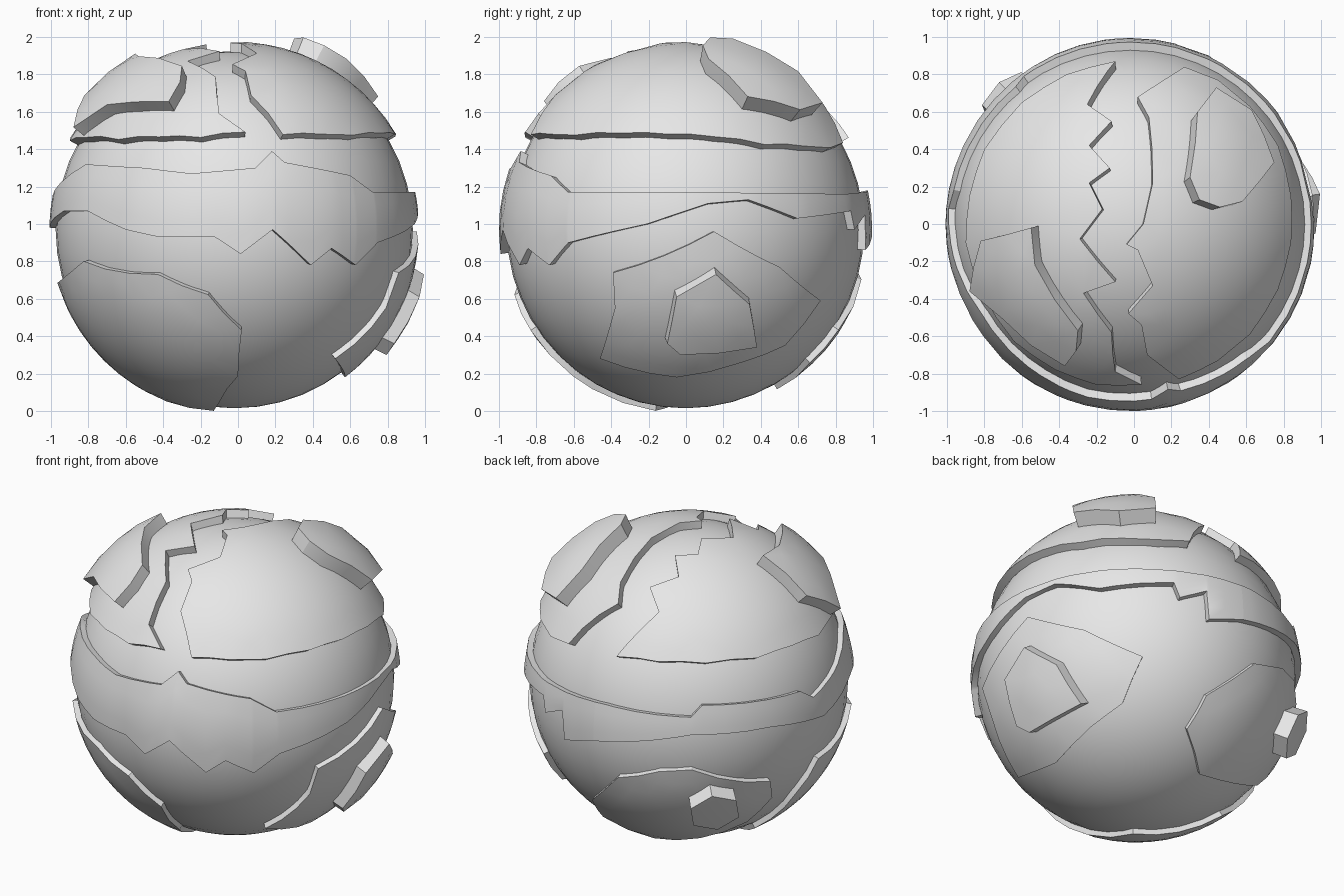
import bpy
import bmesh
import math
from mathutils import Vector, geometry

CENTER = Vector((-0.02, -0.003, 0.97))
BASE_RADIUS = 0.955

cube = bpy.data.objects.get("Cube")
if cube:
    bpy.data.objects.remove(cube, do_unlink=True)

stone = bpy.data.materials.new("pale_grey_stone")
stone.use_nodes = True
GREY = (0.8, 0.8, 0.8, 1)
stone.diffuse_color = GREY
stone.node_tree.nodes["Principled BSDF"].inputs["Base Color"].default_value = GREY


def finish(name, bm):
    """Turn a bmesh built around the origin into a smooth, sharp-edged object."""
    mesh = bpy.data.meshes.new(name)
    bm.to_mesh(mesh)
    bm.free()
    mesh.materials.append(stone)
    obj = bpy.data.objects.new(name, mesh)
    obj.location = CENTER
    bpy.context.collection.objects.link(obj)
    bpy.ops.object.select_all(action="DESELECT")
    obj.select_set(True)
    bpy.context.view_layer.objects.active = obj
    bpy.ops.object.shade_smooth_by_angle(angle=math.radians(30))
    return obj


def add_walls(bm, axis=None, flare=1.0):
    """Drop the open rim of a raised shell down into the core sphere."""
    rim = [e for e in bm.edges if e.is_boundary]
    new = bmesh.ops.extrude_edge_only(bm, edges=rim)["geom"]
    for v in (g for g in new if isinstance(g, bmesh.types.BMVert)):
        direction = v.co.normalized()
        if axis:
            direction = (direction + (direction - axis) * (flare - 1)).normalized()
        v.co = direction * (BASE_RADIUS - 0.01)
    bmesh.ops.recalc_face_normals(bm, faces=bm.faces)
    bm.faces.ensure_lookup_table()
    top = bm.faces[0]
    if top.normal.dot(top.calc_center_median()) < 0:
        bmesh.ops.reverse_faces(bm, faces=bm.faces)


# Lift a flat outline onto a sphere of the given radius
def height(a, b, radius):
    return math.sqrt(max(radius * radius - a * a - b * b, 0))


def from_above(points, radius):
    flat = [(x - CENTER.x, y - CENTER.y) for x, y in points]
    return [Vector((x, y, height(x, y, radius))) for x, y in flat]


def from_side(points, radius):
    flat = [(y - CENTER.y, z - CENTER.z) for y, z in points]
    return [Vector((height(y, z, radius), y, z)) for y, z in flat]


def edge_distance(p, loop):
    best = math.inf
    for a, b in zip(loop, loop[1:] + loop[:1]):
        near, t = geometry.intersect_point_line(p, a, b)
        near = a.lerp(b, min(max(t, 0), 1))
        best = min(best, (p - near).length)
    return best


def plate(name, outline, radius, flare=1.0, step=0.11):
    """Raised curved plate: flatten the outline, triangulate, wrap on the sphere."""
    directions = [p.normalized() for p in outline]
    axis = sum(directions, Vector()).normalized()
    turn = axis.to_track_quat("Z", "Y")

    def flatten(d):
        local = turn.inverted() @ d
        angle = math.acos(max(-1, min(1, local.z)))
        return local.xy.normalized() * angle

    def wrap(p):
        angle = p.length
        side = p.normalized() * math.sin(angle)
        return turn @ Vector((side.x, side.y, math.cos(angle))) * radius

    corners = [flatten(d) for d in directions]
    loop = []
    for a, b in zip(corners, corners[1:] + corners[:1]):
        pieces = max(1, round((b - a).length / (step * 1.5)))
        loop += [a.lerp(b, i / pieces) for i in range(pieces)]
    n = round(1.8 / step)
    grid = [Vector(((i + j % 2 / 2) * step, j * step * 0.87))
            for i in range(-n, n) for j in range(-n, n)]
    inner = [p for p in grid if edge_distance(p, loop) > step * 0.5]
    verts, _, faces, *_ = geometry.delaunay_2d_cdt(
        loop + inner, [], [list(range(len(loop)))], 1, 1e-5)

    bm = bmesh.new()
    made = [bm.verts.new(wrap(v)) for v in verts]
    for f in faces:
        bm.faces.new([made[i] for i in f])
    bmesh.ops.delete(bm, geom=[v for v in bm.verts if not v.link_faces], context="VERTS")
    add_walls(bm, axis, flare)
    return finish(name, bm)


def sample(curve, angle):
    """Piecewise linear height around the full circle."""
    closed = curve + [(curve[0][0] + 360, curve[0][1])]
    if angle < closed[0][0]:
        angle += 360
    for (a, za), (b, zb) in zip(closed, closed[1:]):
        if a <= angle <= b:
            return za + (zb - za) * (angle - a) / (b - a)


def belt(name, upper, lower, radius, rows=4):
    """Ragged band around the middle, given as (degrees from the front, height)."""
    angles = set(range(-180, 180, 8))
    breaks = {a for a, _ in upper + lower}
    angles = sorted({a for a in angles if all(abs(a - b) > 3 for b in breaks)} | breaks)
    bm = bmesh.new()
    columns = []
    for a in angles:
        low, high = sample(lower, a), sample(upper, a)
        column = []
        for r in range(rows + 1):
            z = low + (high - low) * r / rows - CENTER.z
            reach = height(z, 0, radius)
            t = math.radians(a)
            # Slightly deeper than wide
            column.append(bm.verts.new(
                (reach * math.sin(t), -reach * 1.01 * math.cos(t), z)))
        columns.append(column)
    for left, right in zip(columns, columns[1:] + columns[:1]):
        for r in range(rows):
            bm.faces.new((left[r], right[r], right[r + 1], left[r + 1]))
    add_walls(bm)
    return finish(name, bm)


# Core ball
core = bmesh.new()
bmesh.ops.create_uvsphere(core, u_segments=48, v_segments=24, radius=BASE_RADIUS)
finish("core_sphere", core)

# Two upper shells split by a zigzag crack
plate("upper_left_shell", from_above([
    (0.27, 0.84), (0.02, 0.68), (0.08, 0.57), (0.1, 0.22), (0.05, 0), (-0.04, -0.11),
    (0.02, -0.14), (0.1, -0.33), (-0.03, -0.48), (0.04, -0.54), (0.07, -0.7),
    (0.24, -0.83), (0.45, -0.73), (0.62, -0.59), (0.77, -0.35), (0.84, -0.1),
    (0.84, 0.15), (0.77, 0.42), (0.62, 0.63), (0.45, 0.77)], 1.005), 1.005)
plate("upper_right_shell", from_above([
    (-0.1, 0.87), (-0.14, 0.82), (-0.25, 0.64), (-0.12, 0.55), (-0.24, 0.42), (-0.13, 0.3),
    (-0.24, 0.22), (-0.17, 0.08), (-0.29, -0.08), (-0.1, -0.31), (-0.27, -0.37),
    (-0.12, -0.58), (-0.1, -0.79), (0.04, -0.86), (-0.2, -0.86), (-0.42, -0.78),
    (-0.64, -0.63), (-0.82, -0.36), (-0.9, -0.1), (-0.88, 0.15), (-0.8, 0.4),
    (-0.6, 0.65), (-0.36, 0.8)], 1.005), 1.005)

# Thick slabs on the upper shells
plate("upper_back_slab", from_above([
    (0.44, 0.73), (0.63, 0.61), (0.75, 0.33), (0.58, 0.12), (0.46, 0.09), (0.35, 0.13),
    (0.3, 0.25), (0.34, 0.6)], 1.1), 1.1, 1.04)
plate("upper_front_slab", from_above([
    (-0.55, -0.02), (-0.53, -0.22), (-0.3, -0.57), (-0.31, -0.68), (-0.37, -0.76),
    (-0.55, -0.65), (-0.7, -0.51), (-0.88, -0.36), (-0.82, -0.09)], 1.08), 1.08, 1.04)

# Ragged belt
belt("ragged_belt", [
    (-176, 1.18), (-144, 1.16), (-140, 1.23), (-101, 1.2), (-95, 1.13), (-80, 1.2),
    (-59, 1.32), (-31, 1.3), (-14, 1.27), (7, 1.3), (13, 1.39), (17, 1.33), (41, 1.26),
    (50, 1.17), (90, 1.17), (150, 1.16)], [
    (-144, 1.05), (-115, 1.04), (-90, 0.98), (-68, 1.07), (-53, 1.07), (-36, 0.97),
    (-24, 0.93), (-6, 0.93), (2, 0.84), (12, 0.97), (25, 0.78), (32, 0.87), (42, 0.78),
    (51, 0.9), (78, 1.0), (97, 1.11), (110, 1.13), (127, 1.03), (153, 1.07), (155, 0.97),
    (165, 1.05), (166, 0.86), (180, 0.93)], 0.988)

# Side plate with a thick knob
plate("left_side_plate", from_side([
    (-0.39, 0.74), (0.15, 0.96), (0.5, 0.77), (0.72, 0.59), (0.53, 0.35), (0.3, 0.26),
    (-0.05, 0.18), (-0.46, 0.28), (-0.38, 0.55)], 0.988), 0.988)
plate("left_side_knob", from_side([
    (0.16, 0.73), (0.34, 0.57), (0.38, 0.34), (-0.03, 0.3), (-0.1, 0.36),
    (-0.05, 0.61)], 1.055), 1.055, 1.15)

# Lower plates, given as directions from the centre
plate("lower_front_plate", [Vector(p) for p in (
    (-0.93, 0, -0.28), (-0.85, 0.09, -0.52), (-0.59, 0.13, -0.83), (-0.11, -0.16, -0.97),
    (-0.04, -0.5, -0.86), (0.02, -0.6, -0.78), (0.04, -0.83, -0.54), (-0.14, -0.92, -0.35),
    (-0.41, -0.87, -0.24), (-0.81, -0.55, -0.17))], 0.988)
plate("lower_back_plate", [Vector(p) for p in (
    (0.17, 0.7, -0.75), (0.14, 0.84, -0.55), (0, 0.92, -0.42), (-0.14, 0.95, -0.27),
    (-0.4, 0.89, -0.18), (-0.58, 0.8, -0.16), (-0.87, 0.38, -0.32), (-0.84, 0.31, -0.47),
    (-0.7, 0.36, -0.69), (-0.09, 0.51, -0.89))], 0.988)

# Knob on the lower back plate
hub = Vector((-0.7, 0.72, -0.47)).normalized()
across = hub.cross(Vector((0, 0, 1))).normalized()
upward = across.cross(hub)
ring = [math.radians(20 + 60 * i) for i in range(6)]
plate("lower_back_knob",
      [hub + (across * math.cos(t) + upward * math.sin(t)) * 0.15 for t in ring], 1.08, 1.1)
